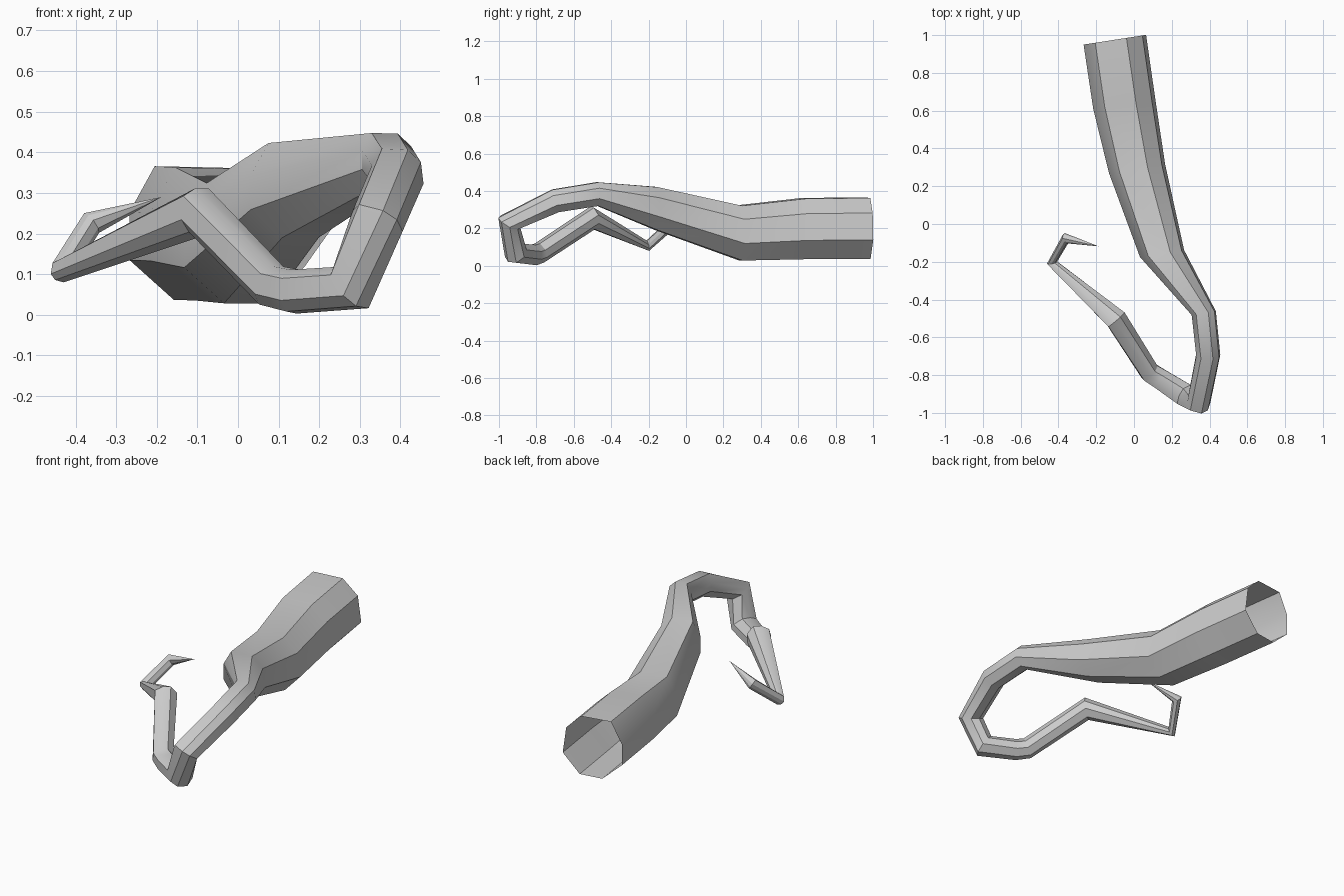
import bpy, bmesh, math
from mathutils import Vector

cube = bpy.data.objects.get("Cube")
if cube:
    bpy.data.objects.remove(cube, do_unlink=True)

# Ring centres and radii, from the open root to the pointed tip
path = [
    (-0.105, 0.975, 0.202, 0.178), (-0.055, 0.635, 0.200, 0.177),
    (0.013, 0.292, 0.177, 0.160), (0.146, -0.157, 0.307, 0.126),
    (0.368, -0.472, 0.384, 0.069), (0.392, -0.697, 0.348, 0.068),
    (0.342, -0.945, 0.232, 0.067), (0.278, -0.910, 0.068, 0.066),
    (0.135, -0.818, 0.058, 0.058), (0.083, -0.785, 0.070, 0.057),
    (-0.095, -0.505, 0.255, 0.062), (-0.434, -0.205, 0.108, 0.029),
    (-0.36, -0.075, 0.225, 0.029),
]
tip = Vector((-0.188, -0.118, 0.29))
points = [Vector(p[:3]) for p in path] + [tip]

# Slightly irregular eight-sided section: sideways, up
section = [(-0.57, 0.92), (0.37, 0.9), (0.85, 0.45), (0.96, -0.36),
           (0.42, -0.93), (-0.3, -0.93), (-0.92, -0.38), (-0.92, 0.29)]

# The thick root rings are parallel; the thin rings turn with the path
root_rings = 5
root_facing = Vector((0.155, -1, 0)).normalized()

bm = bmesh.new()
tangent = root_facing
up = Vector((0, 0, 1))
rings = []
for i, entry in enumerate(path):
    if i >= root_rings:
        ahead = (points[i + 1] - points[i]).normalized()
        behind = (points[i] - points[i - 1]).normalized()
        turned = (ahead + behind).normalized()
        # Carry the section along the path without twisting
        up = tangent.rotation_difference(turned) @ up
        tangent = turned
    side = up.cross(tangent)
    rings.append([bm.verts.new(points[i] + entry[3] * (side * -s + up * u))
                  if side.dot(up.cross(tangent)) < 0 else
                  bm.verts.new(points[i] + entry[3] * (side * s + up * u))
                  for s, u in section])

# Skin between rings, then close the tip
n = len(section)
for a, b in zip(rings, rings[1:]):
    for k in range(n):
        bm.faces.new((a[k], a[(k + 1) % n], b[(k + 1) % n], b[k]))
end = bm.verts.new(tip)
for k in range(n):
    bm.faces.new((rings[-1][k], rings[-1][(k + 1) % n], end))

# Make sure the skin faces outward
bmesh.ops.recalc_face_normals(bm, faces=bm.faces)
bm.faces.ensure_lookup_table()
if bm.faces[0].normal.z < 0:
    bmesh.ops.reverse_faces(bm, faces=bm.faces)

mesh = bpy.data.meshes.new("tentacle")
bm.to_mesh(mesh)
bm.free()
tentacle = bpy.data.objects.new("tentacle", mesh)
bpy.context.collection.objects.link(tentacle)

# Plain grey skin
grey = bpy.data.materials.new("light grey")
grey.use_nodes = True
colour = (0.6, 0.6, 0.6, 1)
grey.diffuse_color = colour
grey.node_tree.nodes["Principled BSDF"].inputs["Base Color"].default_value = colour
mesh.materials.append(grey)

bpy.context.view_layer.objects.active = tentacle
tentacle.select_set(True)
bpy.ops.object.shade_smooth_by_angle(angle=math.radians(30))
